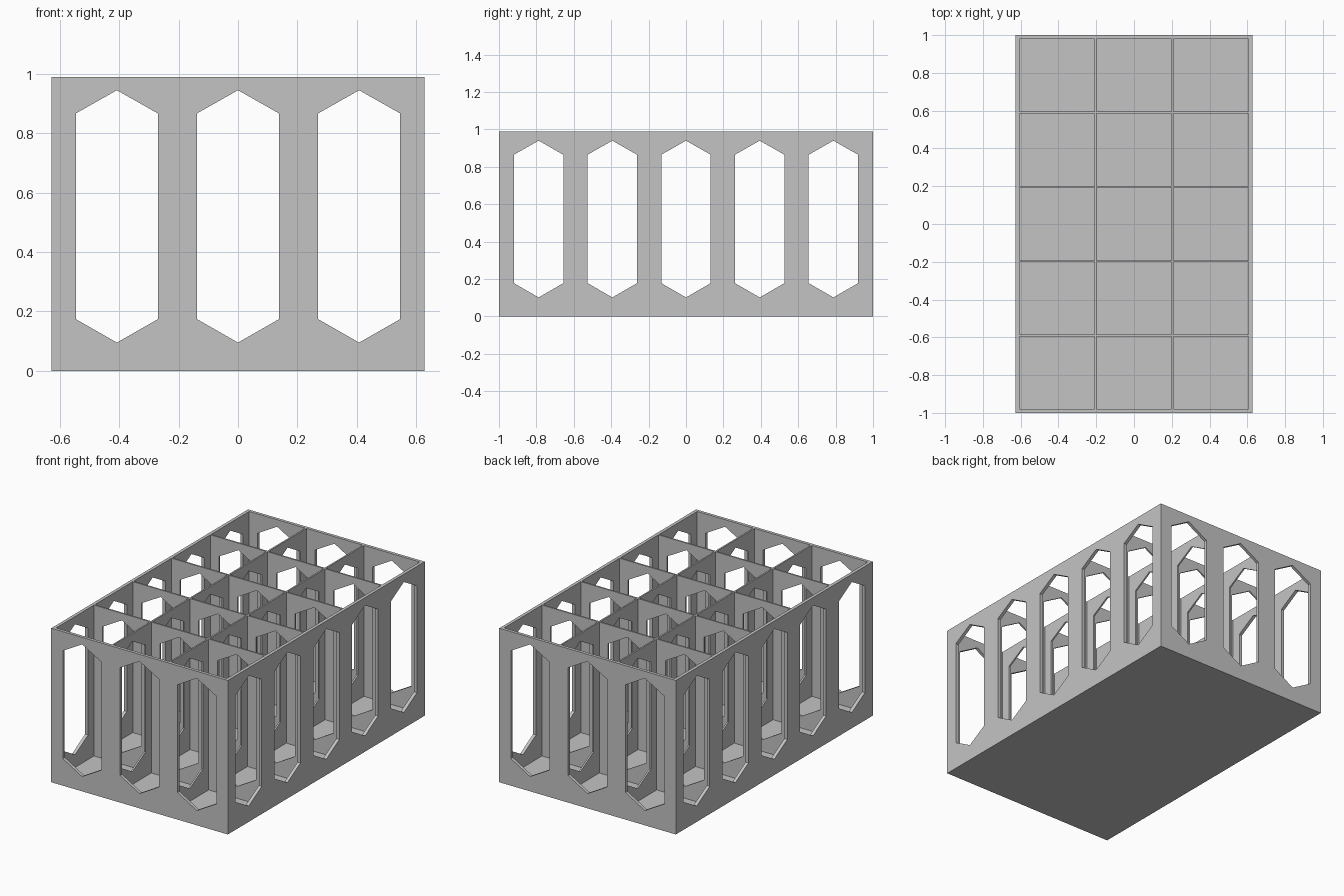
import bpy
import bmesh
from mathutils import Matrix, Vector

if "Cube" in bpy.data.objects:
    bpy.data.objects.remove(bpy.data.objects["Cube"], do_unlink=True)

# Overall size, and the grid of compartments
WIDTH, DEPTH, HEIGHT = 1.256, 2.0, 0.99
FLOOR, DIVIDER = 0.02, 0.01
PITCH_X, PITCH_Y = 0.408, 0.394
COLUMNS = [(i - 1) * PITCH_X for i in range(3)]
ROWS = [(i - 2) * PITCH_Y for i in range(5)]

grey = bpy.data.materials.new("plain grey")
grey.use_nodes = True
grey.diffuse_color = (0.55, 0.55, 0.55, 1)
grey.node_tree.nodes["Principled BSDF"].inputs["Base Color"].default_value = (0.55, 0.55, 0.55, 1)


def add_box(bm, size, centre):
    bmesh.ops.create_cube(bm, size=1, matrix=Matrix.Translation(centre) @ Matrix.Diagonal((*size, 1)))


def add_window(bm, along, offset, half, levels):
    """Tall hexagonal prism running right through the crate along one axis."""
    tip_low, low, high, tip_high = levels
    outline = [(0, tip_low), (half, low), (half, high), (0, tip_high), (-half, high), (-half, low)]
    reach = 1.2
    if along == "x":
        points, sweep = [(-reach, offset + u, z) for u, z in outline], Vector((2 * reach, 0, 0))
    else:
        points, sweep = [(offset + u, -reach, z) for u, z in outline], Vector((0, 2 * reach, 0))
    face = bm.faces.new([bm.verts.new(p) for p in points])
    result = bmesh.ops.extrude_face_region(bm, geom=[face], use_keep_orig=True)
    bmesh.ops.translate(bm, vec=sweep, verts=[g for g in result["geom"] if isinstance(g, bmesh.types.BMVert)])


def finish(name, bm):
    bmesh.ops.recalc_face_normals(bm, faces=bm.faces)
    mesh = bpy.data.meshes.new(name)
    bm.to_mesh(mesh)
    bm.free()
    mesh.materials.append(grey)
    obj = bpy.data.objects.new(name, mesh)
    bpy.context.collection.objects.link(obj)
    return obj


# Solid block that becomes the crate
bm = bmesh.new()
add_box(bm, (WIDTH, DEPTH, HEIGHT), (0, 0, HEIGHT / 2))
crate = finish("divided_crate", bm)

# Open-topped compartments
bm = bmesh.new()
for x in COLUMNS:
    for y in ROWS:
        add_box(bm, (PITCH_X - DIVIDER, PITCH_Y - DIVIDER, HEIGHT), (x, y, FLOOR + HEIGHT / 2))
cutters = [finish("compartment_cutter", bm)]

# Windows through the front, back and cross dividers
bm = bmesh.new()
for x in COLUMNS:
    add_window(bm, "y", x, 0.138, (0.095, 0.174, 0.867, 0.945))
cutters.append(finish("front_window_cutter", bm))

# Windows through the sides and long dividers
bm = bmesh.new()
for y in ROWS:
    add_window(bm, "x", y, 0.132, (0.102, 0.178, 0.865, 0.94))
cutters.append(finish("side_window_cutter", bm))

# Cut, apply and tidy up
for cutter in cutters:
    cutter.hide_render = True
    cut = crate.modifiers.new(cutter.name, "BOOLEAN")
    cut.operation = "DIFFERENCE"
    cut.solver = "EXACT"
    cut.object = cutter
bpy.context.view_layer.objects.active = crate
crate.select_set(True)
for cutter in cutters:
    bpy.ops.object.modifier_apply(modifier=cutter.name)
    bpy.data.objects.remove(cutter, do_unlink=True)
